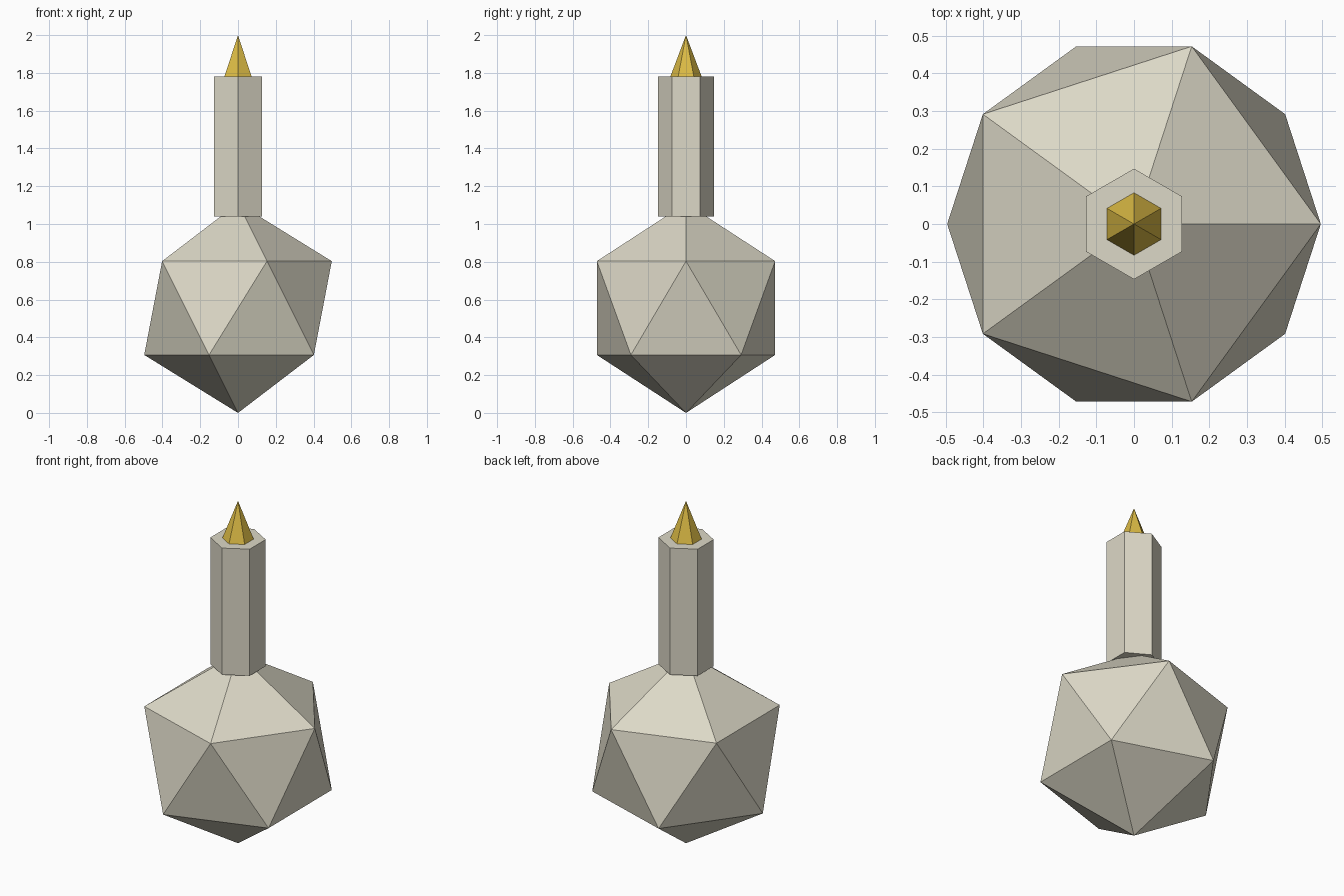
import bpy

if "Cube" in bpy.data.objects:
    bpy.data.objects.remove(bpy.data.objects["Cube"])


def material(name, rgb):
    m = bpy.data.materials.new(name)
    m.diffuse_color = (*rgb, 1)
    m.use_nodes = True
    m.node_tree.nodes["Principled BSDF"].inputs["Base Color"].default_value = m.diffuse_color
    return m


def finish(name, mat):
    ob = bpy.context.object
    ob.name = name
    ob.data.materials.append(mat)
    return ob


stone = material("pale stone", (0.72, 0.69, 0.57))
gold = material("gold", (0.72, 0.50, 0.06))

# Faceted body: regular icosahedron standing on a point
R = 0.555
bpy.ops.mesh.primitive_ico_sphere_add(subdivisions=1, radius=R, location=(0, 0, R))
finish("faceted_body", stone)

# Hexagonal neck
z0, z1 = 1.04, 1.78
bpy.ops.mesh.primitive_cylinder_add(vertices=6, radius=0.147, depth=z1 - z0,
                                    location=(0, 0, (z0 + z1) / 2))
finish("hexagonal_neck", stone)

# Golden six-sided tip
bpy.ops.mesh.primitive_cone_add(vertices=6, radius1=0.083, radius2=0, depth=2 - z1,
                                location=(0, 0, (z1 + 2) / 2))
finish("pointed_tip", gold)
